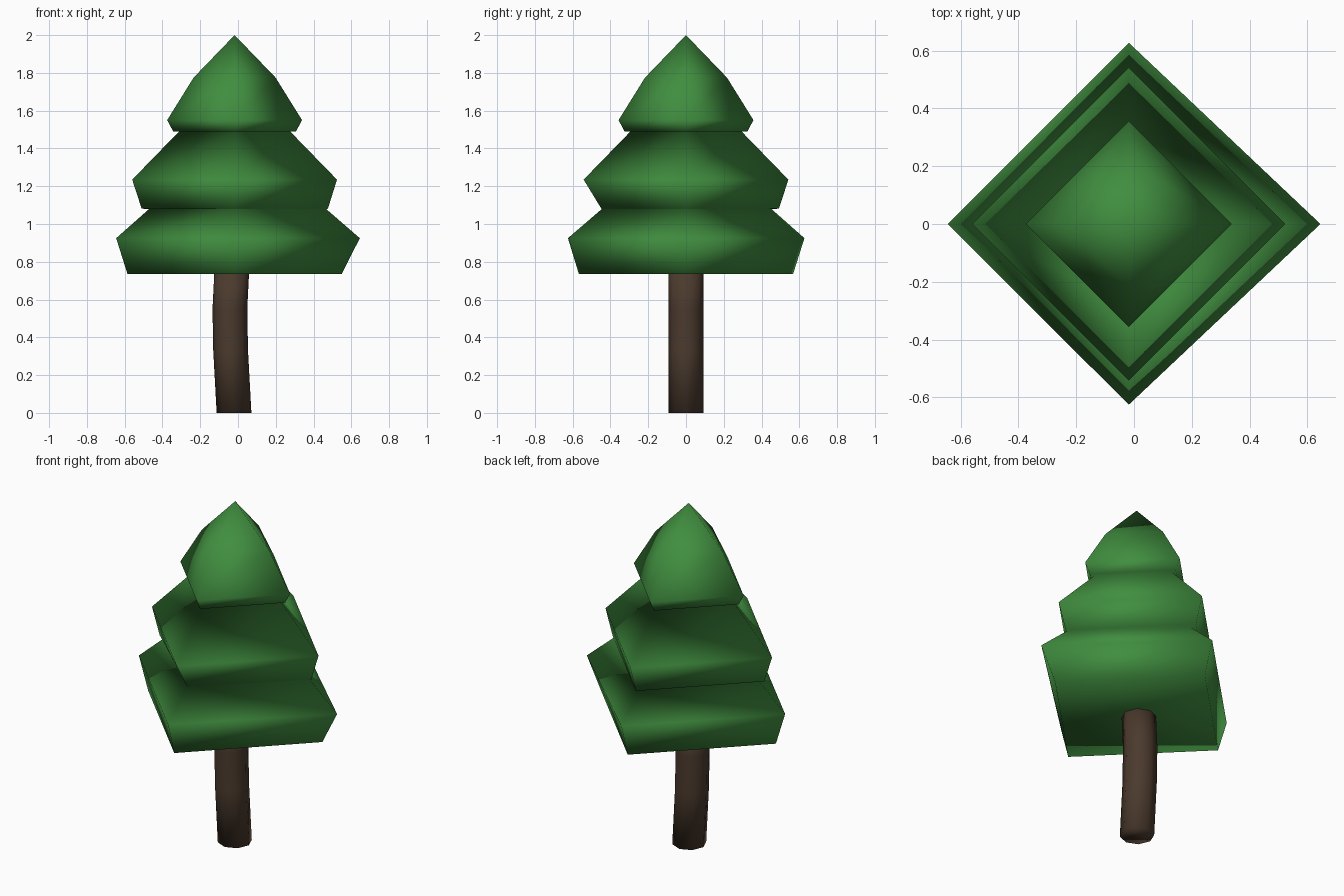
import bpy, bmesh, math

if "Cube" in bpy.data.objects:
    bpy.data.objects.remove(bpy.data.objects["Cube"])


def material(name, colour):
    mat = bpy.data.materials.new(name)
    mat.diffuse_color = (*colour, 1)
    mat.use_nodes = True
    mat.node_tree.nodes["Principled BSDF"].inputs["Base Color"].default_value = mat.diffuse_color
    return mat


def loft(name, rings, mat, sharp_degrees, apex=None):
    """Skin stacked rings of points, capping the bottom and closing the top."""
    bm = bmesh.new()
    rows = [[bm.verts.new(p) for p in ring] for ring in rings]
    n = len(rows[0])
    for low, high in zip(rows, rows[1:]):
        for i in range(n):
            j = (i + 1) % n
            bm.faces.new((low[i], low[j], high[j], high[i]))
    bm.faces.new(rows[0][::-1])
    if apex:
        tip = bm.verts.new(apex)
        for i in range(n):
            bm.faces.new((rows[-1][i], rows[-1][(i + 1) % n], tip))
    else:
        bm.faces.new(rows[-1])
    # Smooth shading with hard edges above the given angle
    for f in bm.faces:
        f.smooth = True
    for e in bm.edges:
        e.smooth = e.calc_face_angle(0) < math.radians(sharp_degrees)
    mesh = bpy.data.meshes.new(name)
    bm.to_mesh(mesh)
    bm.free()
    mesh.materials.append(mat)
    obj = bpy.data.objects.new(name, mesh)
    bpy.context.collection.objects.link(obj)
    return obj


green = material("leaf green", (0.052, 0.27, 0.05))
brown = material("bark brown", (0.07, 0.042, 0.026))

# Trunk: slightly bent eight-sided post, as (height, x centre)
trunk_path = [(0, -0.021), (0.33, -0.039), (0.55, -0.043), (0.75, -0.033)]
trunk_rings = [[(cx + 0.092 * math.cos(i * math.pi / 4),
                 0.092 * math.sin(i * math.pi / 4), z) for i in range(8)]
               for z, cx in trunk_path]
loft("trunk", trunk_rings, brown, 35)

# Foliage: three four-sided tiers, as (height, reach right, back, left, front)
CX = -0.018
tiers = [
    (0.735, 0.567, 0.567, 0.567, 0.567),
    (0.925, 0.663, 0.627, 0.627, 0.625),
    (1.08, 0.484, 0.452, 0.452, 0.445),
    (1.081, 0.494, 0.492, 0.492, 0.448),
    (1.235, 0.542, 0.542, 0.542, 0.542),
    (1.489, 0.295, 0.295, 0.295, 0.295),
    (1.49, 0.325, 0.325, 0.325, 0.325),
    (1.55, 0.357, 0.357, 0.357, 0.357),
    (1.775, 0.217, 0.217, 0.217, 0.217),
]
foliage_rings = [[(CX + r, 0, z), (CX, b, z), (CX - l, 0, z), (CX, -f, z)]
                 for z, r, b, l, f in tiers]
loft("foliage", foliage_rings, green, 60, apex=(CX, 0, 2))
